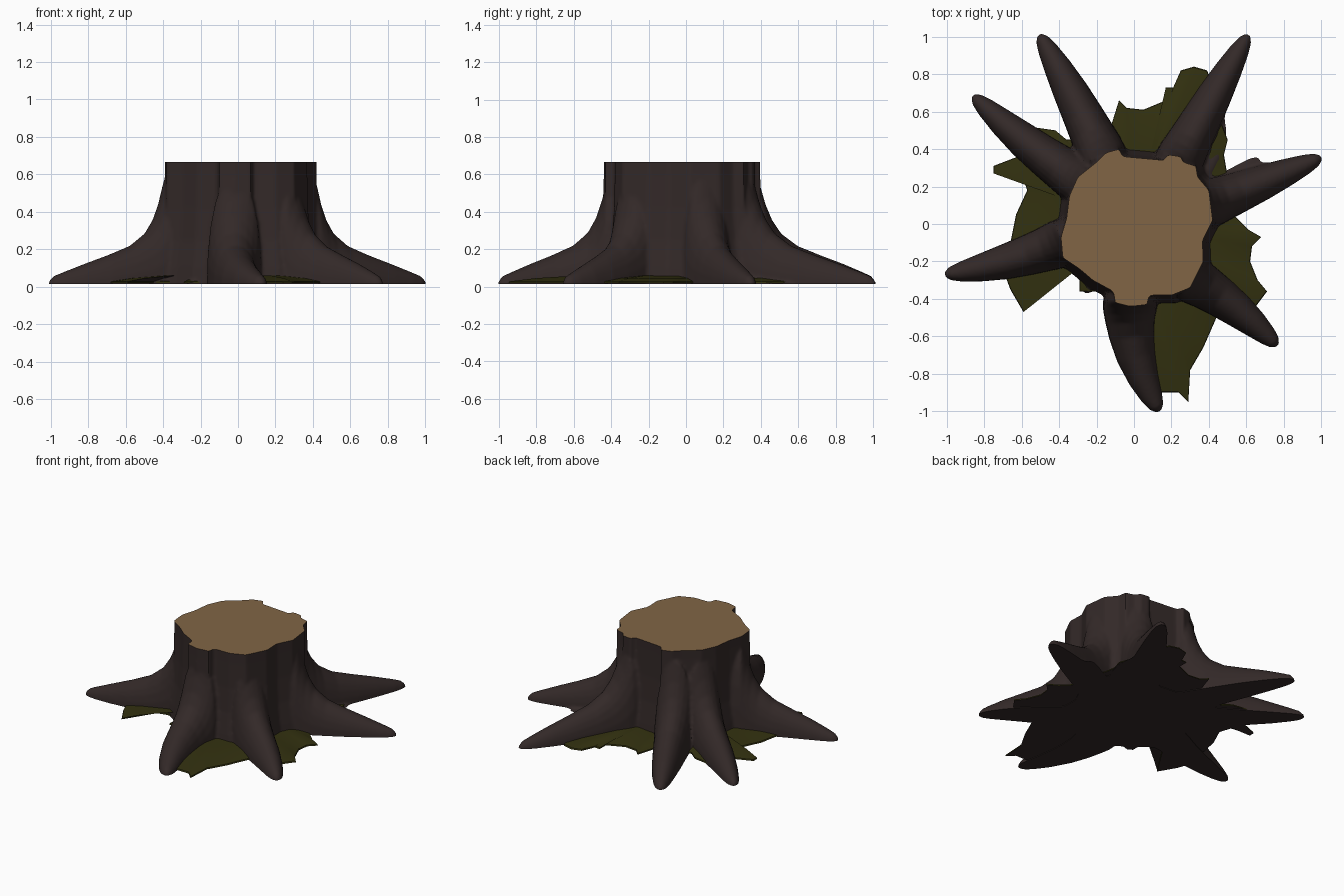
import bpy, bmesh, math
from mathutils import Vector

if "Cube" in bpy.data.objects:
    bpy.data.objects.remove(bpy.data.objects["Cube"])

TOP, BOTTOM = 0.667, 0.015


def material(name, colour):
    m = bpy.data.materials.new(name)
    m.diffuse_color = (*colour, 1)
    m.use_nodes = True
    m.node_tree.nodes["Principled BSDF"].inputs["Base Color"].default_value = m.diffuse_color
    return m


bark = material("dark_bark", (0.033, 0.022, 0.021))
wood = material("cut_wood", (0.22, 0.13, 0.06))
moss = material("moss", (0.032, 0.030, 0.005))


def loft(bm, rings):
    """Closed skin through a series of equal-length rings."""
    rows = [[bm.verts.new(p) for p in ring] for ring in rings]
    n = len(rows[0])
    for a, b in zip(rows, rows[1:]):
        for i in range(n):
            j = (i + 1) % n
            bm.faces.new((a[i], a[j], b[j], b[i]))
    bm.faces.new(rows[0][::-1])
    bm.faces.new(rows[-1])


def make_object(name, bm, mats):
    mesh = bpy.data.meshes.new(name)
    bm.to_mesh(mesh)
    bm.free()
    for m in mats:
        mesh.materials.append(m)
    ob = bpy.data.objects.new(name, mesh)
    bpy.context.collection.objects.link(ob)
    return ob


def smooth(ob, degrees):
    bpy.ops.object.select_all(action='DESELECT')
    ob.select_set(True)
    bpy.context.view_layer.objects.active = ob
    bpy.ops.object.shade_smooth_by_angle(angle=math.radians(degrees))


# Trunk: lobed outline of the cut face, flaring towards the ground
outline = [(.41, .10), (.42, .02), (.365, -.09), (.37, -.20), (.30, -.34), (.20, -.38),
           (.08, -.38), (.07, -.43), (-.02, -.44), (-.10, -.42), (-.11, -.36), (-.22, -.30),
           (-.29, -.24), (-.38, -.18), (-.39, -.07), (-.36, .03), (-.345, .15), (-.30, .25),
           (-.20, .33), (-.15, .38), (-.08, .40), (-.06, .36), (.16, .34), (.18, .37),
           (.25, .36), (.26, .33), (.33, .31), (.34, .25), (.40, .18)]
bm = bmesh.new()
loft(bm, [[(x * s, y * s, z) for x, y in outline] for z, s in
          [(-.05, 1.14), (.1, 1.1), (.25, 1.04), (.42, 1.01), (.6, 1.0), (.75, 1.0)]])

# Roots: position along root, top height, half width
stations = [(-.18, .64, .12), (0, .60, .13), (.05, .47, .13), (.11, .37, .125), (.19, .29, .118),
            (.33, .22, .108), (.52, .17, .094), (.72, .122, .074), (.88, .08, .053),
            (.96, .058, .036), (1, .03, .014)]


def root(start, mid, tip, tall=1.0, wide=1.0):
    p0, m, p1 = Vector(start), Vector(mid), Vector(tip)
    c = 2 * m - (p0 + p1) / 2
    rings = []
    for u, h, w in stations:
        p = (1 - u) ** 2 * p0 + 2 * u * (1 - u) * c + u * u * p1
        t = (2 * (1 - u) * (c - p0) + 2 * u * (p1 - c)).normalized()
        side = Vector((-t.y, t.x))
        h, w = h * tall, w * wide
        prof = [(w, -.05)]
        for k in range(13):
            a = math.pi * k / 12
            prof.append((w * math.cos(a), h * max(0, math.sin(a)) ** .85))
        prof.append((-w, -.05))
        rings.append([(p.x + side.x * s, p.y + side.y * s, z) for s, z in prof])
    loft(bm, rings)


root((-.17, .37), (-.335, .70), (-.505, 1.01))
root((-.30, .24), (-.58, .44), (-.86, .685))
root((-.38, -.10), (-.68, -.20), (-1.01, -.27))
root((-.02, -.42), (.01, -.70), (.135, -1.0), 1.0, 1.12)
root((.30, -.29), (.54, -.45), (.765, -.65))
root((.40, .11), (.68, .22), (1.0, .355))
root((.24, .34), (.42, .67), (.61, 1.01))
# Small side roots
root((.48, .18), (.60, .28), (.70, .39), .16, .7)
root((.30, .22), (.42, .36), (.48, .58), .25, .6)
root((-.16, -.22), (-.21, -.29), (-.27, -.37), .35, .6)

# Fuse trunk and roots into one skin
bmesh.ops.recalc_face_normals(bm, faces=bm.faces)
raw = make_object("stump_raw", bm, [])
mod = raw.modifiers.new("fuse", 'REMESH')
mod.mode = 'VOXEL'
mod.voxel_size = 0.011
mod = raw.modifiers.new("soften", 'SMOOTH')
mod.factor = 0.5
mod.iterations = 2
bpy.context.view_layer.update()
fused = bpy.data.meshes.new_from_object(raw.evaluated_get(bpy.context.evaluated_depsgraph_get()))
bpy.data.objects.remove(raw)

# Saw flat at the top and at the ground
bm = bmesh.new()
bm.from_mesh(fused)
for z, up in ((TOP, 1), (BOTTOM, -1)):
    bmesh.ops.bisect_plane(bm, geom=bm.verts[:] + bm.edges[:] + bm.faces[:],
                           plane_co=(0, 0, z), plane_no=(0, 0, up), clear_outer=True)
    bmesh.ops.holes_fill(bm, edges=[e for e in bm.edges if e.is_boundary], sides=0)
bmesh.ops.recalc_face_normals(bm, faces=bm.faces)
for f in bm.faces:
    cut = f.normal.z > .99 and f.calc_center_median().z > TOP - .002
    f.material_index = 1 if cut else 0
stump = make_object("stump", bm, [bark, wood])
smooth(stump, 40)

# Moss mat: ragged sheet between the roots, rising gently to the trunk
edge = [(.53, .05), (.61, -.03), (.68, -.07), (.63, -.12), (.62, -.20), (.66, -.30), (.71, -.36),
        (.65, -.44), (.44, -.50), (.37, -.66), (.30, -.78), (.29, -.95), (.24, -.90), (.17, -.90),
        (.03, -.89), (-.11, -.55), (-.14, -.36), (-.29, -.36), (-.29, -.24), (-.45, -.25),
        (-.50, -.33), (-.59, -.47), (-.66, -.35), (-.69, -.27), (-.66, -.10), (-.63, .05),
        (-.57, .18), (-.60, .27), (-.75, .27), (-.75, .31), (-.62, .36), (-.56, .52), (-.42, .50),
        (-.36, .45), (-.20, .45), (-.13, .50), (-.08, .66), (-.04, .62), (.05, .61), (.17, .66),
        (.17, .73), (.21, .73), (.25, .82), (.32, .84), (.39, .82), (.47, .62), (.47, .53),
        (.50, .45), (.48, .37), (.50, .25)]
edge.reverse()
bm = bmesh.new()
loft(bm, [[(x * s, y * s, z) for x, y in edge] for z, s in
          [(.019, 1.0), (.028, .995), (.045, .85), (.06, .6), (.06, .45)]])
bmesh.ops.recalc_face_normals(bm, faces=bm.faces)
for f in bm.faces:
    f.material_index = 1 if f.normal.z < -.5 else 0
mat = make_object("moss_mat", bm, [moss, bark])
smooth(mat, 30)
